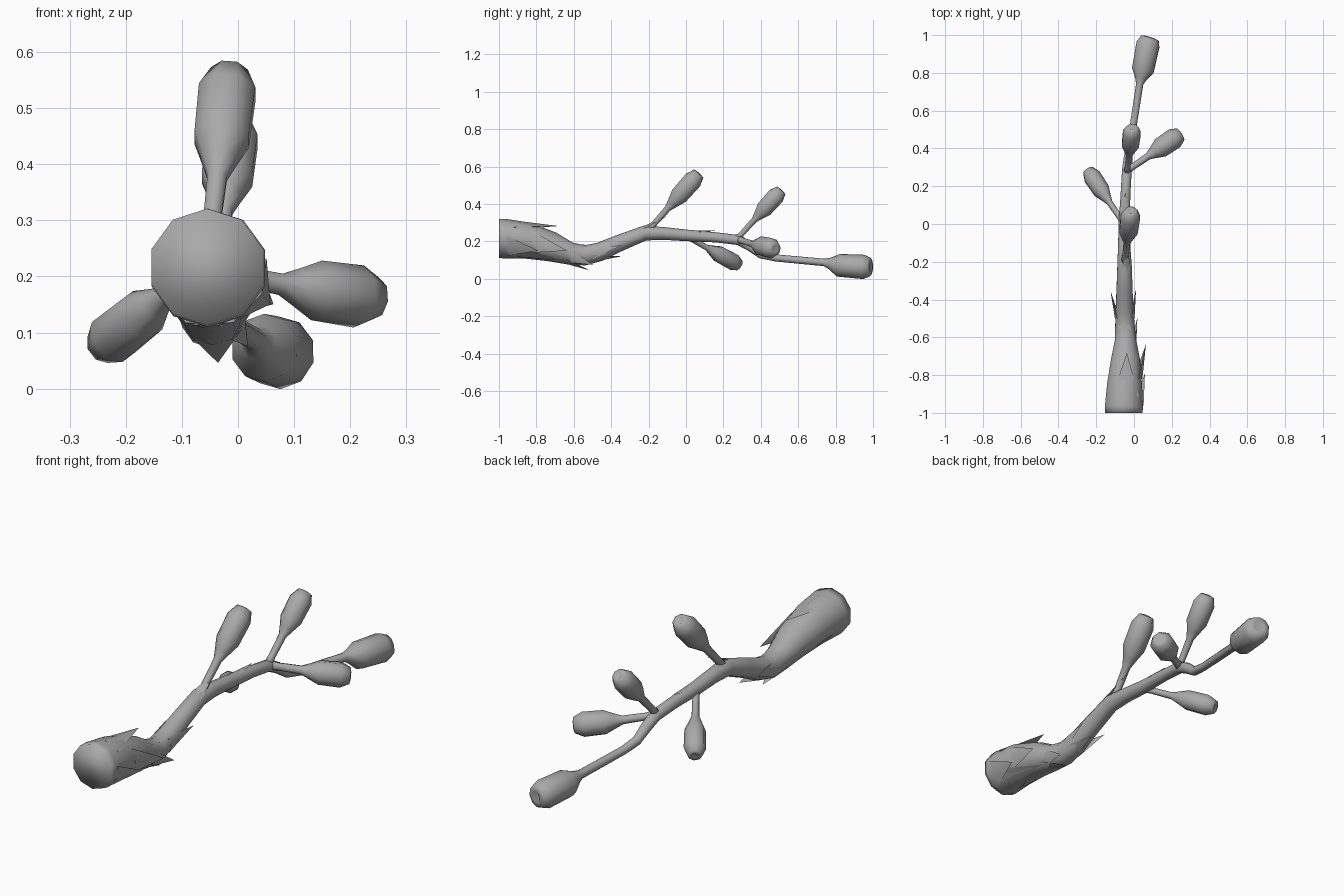
import bpy, bmesh, math
from mathutils import Vector

if "Cube" in bpy.data.objects:
    bpy.data.objects.remove(bpy.data.objects["Cube"])

bark = bpy.data.materials.new("bark_grey")
bark.diffuse_color = (.4, .4, .4, 1)
bark.use_nodes = True
bark.node_tree.nodes["Principled BSDF"].inputs["Base Color"].default_value = bark.diffuse_color

def finish(name, bm, angle=180):
    bmesh.ops.recalc_face_normals(bm, faces=bm.faces)
    me = bpy.data.meshes.new(name)
    bm.to_mesh(me)
    bm.free()
    me.materials.append(bark)
    ob = bpy.data.objects.new(name, me)
    bpy.context.collection.objects.link(ob)
    bpy.ops.object.select_all(action='DESELECT')
    ob.select_set(True)
    bpy.context.view_layer.objects.active = ob
    bpy.ops.object.shade_smooth_by_angle(angle=math.radians(angle))
    return ob

def tube(name, pts, sides, dish=0.0):
    """Loft rings along (x, y, z, radius) points; the far cap has a small pit."""
    bm = bmesh.new()
    P = [Vector(p[:3]) for p in pts]
    rings = []

    def add_ring(c, r):
        rings.append([bm.verts.new(c + (u * math.cos(a) + v * math.sin(a)) * r)
                      for a in (2 * math.pi * (k + 0.5) / sides for k in range(sides))])

    u = Vector((1, 0, 0))
    for i, p in enumerate(P):
        t = Vector()
        if i > 0:
            t += (p - P[i - 1]).normalized()
        if i < len(P) - 1:
            t += (P[i + 1] - p).normalized()
        if i == 0 and name == "main_branch":
            t = Vector((0, 1, 0))
        t.normalize()
        if abs(u.dot(t)) > 0.9:
            u = Vector((0, 0, 1))
        u = (u - t * u.dot(t)).normalized()
        v = t.cross(u)
        add_ring(p, pts[i][3])
    add_ring(P[-1] + t * .004, pts[-1][3] * .5)
    for a, b in zip(rings, rings[1:]):
        for k in range(sides):
            j = (k + 1) % sides
            bm.faces.new((a[k], a[j], b[j], b[k]))
    bm.faces.new(rings[0])
    tip = bm.verts.new(P[-1] - t * dish)
    for k in range(sides):
        bm.faces.new((rings[-1][k], rings[-1][(k + 1) % sides], tip))
    return finish(name, bm)

# main branch, running back into a long last twig
path = [(-.055, -1.0, .217, .104), (-.053, -.97, .215, .106), (-.05, -.85, .205, .097),
        (-.045, -.72, .172, .08), (-.045, -.62, .136, .06), (-.048, -.54, .126, .054),
        (-.05, -.46, .145, .05), (-.05, -.36, .19, .045), (-.05, -.22, .245, .04),
        (-.052, -.12, .243, .034), (-.052, 0, .233, .031), (-.045, .16, .222, .027),
        (-.038, .28, .208, .027), (-.032, .34, .175, .025), (-.024, .40, .13, .021),
        (-.01, .48, .112, .019), (.03, .74, .088, .02)]
last_bud = [(.036, .77, .083, .032), (.047, .815, .073, .061), (.074, .95, .064, .065),
            (.085, .985, .063, .05)]
tube("main_branch", path + last_bud, 10, .012)

# side twigs, each swelling into a blunt bud with a pitted tip
BUD = [(0, .021), (.12, .016), (.40, .018), (.50, .032), (.62, .050), (.88, .052), (.99, .034)]

def twig(name, a, b, s=1.0, sag=0.0):
    a, b = Vector(a), Vector(b)
    pts = []
    for f, r in BUD:
        p = a.lerp(b, f) + Vector((0, 0, -sag * 4 * f * (1 - f)))
        pts.append((*p, r * s))
    tube(name, pts, 8, .01)

twig("twig_upper_front", (-.052, -.21, .25), (-.015, .07, .565), 1.05)
twig("twig_upper_back", (-.038, .27, .21), (-.008, .51, .475), .97)
twig("twig_right", (-.04, .28, .21), (.25, .478, .16), 1.08, .004)
twig("twig_left", (-.052, 0, .228), (-.245, .285, .073), .93)

# torn bark flakes pointing along the branch
def surface(y):
    for p, q in zip(path, path[1:]):
        if p[1] <= y <= q[1]:
            f = (y - p[1]) / (q[1] - p[1])
            c = Vector(p[:3]).lerp(Vector(q[:3]), f)
            return c, p[3] + (q[3] - p[3]) * f, (Vector(q[:3]) - Vector(p[:3])).normalized()

flakes = [  # y, angle, length, half width angle, lift
    (-.92, 85, .24, 45, -.01), (-.90, -65, .25, 42, .0), (-.96, -25, .17, 35, .012),
    (-.82, 0, .19, 38, .012), (-.88, -115, .22, 40, -.01),
    (-.64, -80, .13, 45, -.01), (-.56, 95, .17, 40, .01),
    (-.50, 180, .15, 40, .02), (-.62, -15, .13, 40, .005), (-.50, 5, .16, 40, .012),
    (-.46, -70, .12, 40, .005), (-.25, 75, .17, 40, .005), (.05, 90, .12, 45, .008),
    (.22, -90, .1, 40, .0)]
bm = bmesh.new()
for y, ang, length, w, lift in flakes:
    c, r, t = surface(y)
    def rim(d, k=1.0):
        a = math.radians(ang + d)
        return Vector((math.cos(a), 0, math.sin(a))) * r * k
    L, M, R, I = [bm.verts.new(c + o) for o in (rim(-w), rim(0), rim(w), rim(0, .5))]
    T = bm.verts.new(c + rim(0) + t * length + rim(0).normalized() * lift)
    for f in ((L, M, T), (M, R, T), (R, I, T), (I, L, T), (L, I, M), (M, I, R)):
        bm.faces.new(f)
finish("bark_flakes", bm, 60)
